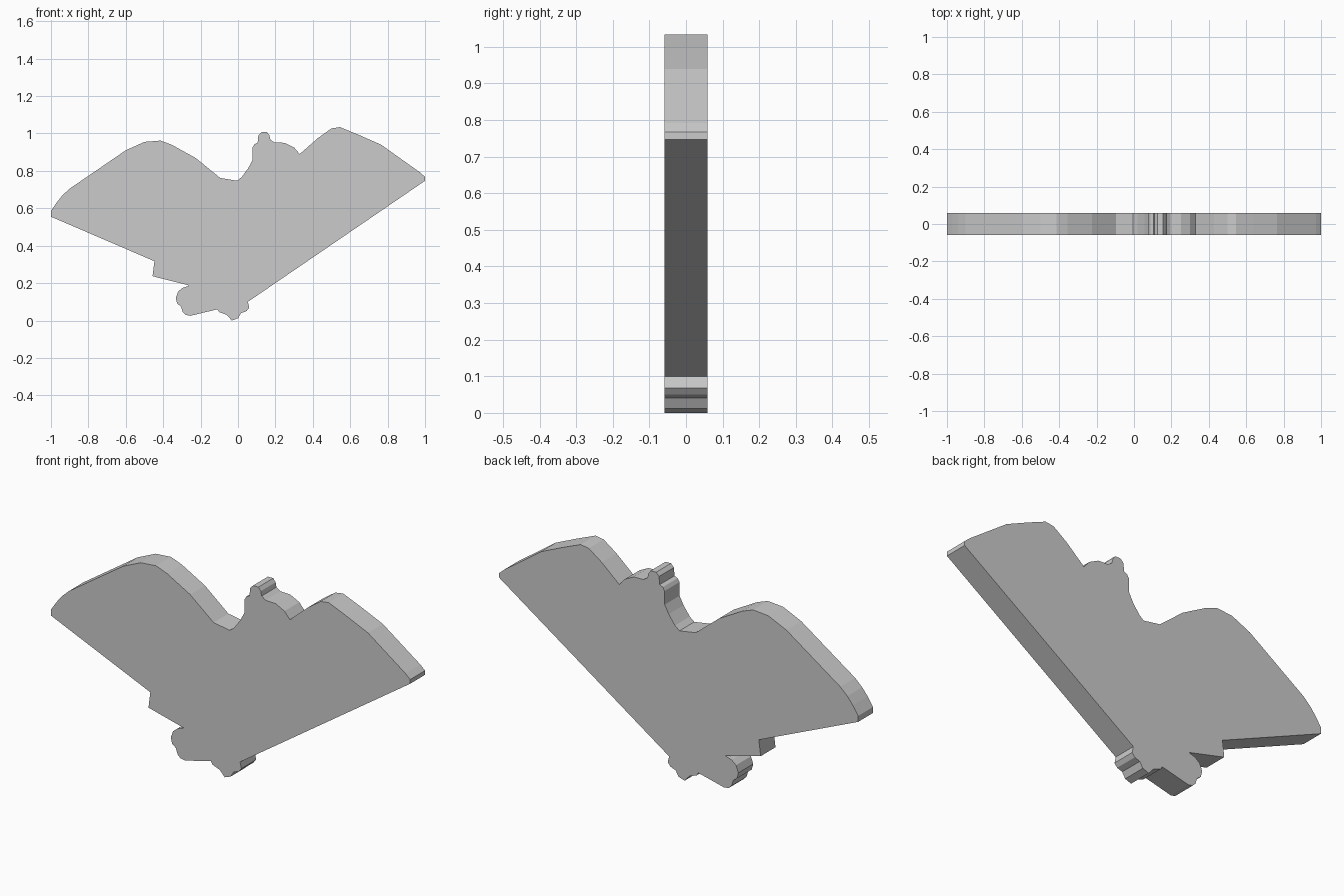
import bpy, bmesh

if "Cube" in bpy.data.objects:
    bpy.data.objects.remove(bpy.data.objects["Cube"])

HALF = 0.059  # half thickness of the plate

# Silhouette in (x, z), clockwise from the left wing tip
left_wing = [(-1, .555), (-1, .585), (-.97, .63), (-.94, .668), (-.9, .705), (-.6, .91),
             (-.5, .955), (-.415, .962), (-.355, .94), (-.225, .868), (-.095, .762), (-.005, .747)]
head = [(.02, .767), (.055, .815), (.077, .857), (.078, .925), (.088, .942), (.105, .95),
        (.109, .99), (.125, 1.007), (.155, 1.007), (.168, .99), (.173, .967), (.195, .952),
        (.25, .95), (.3, .925), (.33, .89)]
right_wing = [(.428, .976), (.5, 1.027), (.545, 1.034), (.64, .995), (.765, .94),
              (.973, .792), (1, .768), (1, .747)]
feet = [(.053, .1), (.06, .068), (.045, .05), (.017, .04), (0, .012), (-.033, 0),
        (-.06, .03), (-.1, .045), (-.11, .06), (-.255, .025), (-.28, .03), (-.295, .045),
        (-.305, .075), (-.325, .09), (-.333, .12), (-.32, .155), (-.295, .175), (-.26, .187)]
tail_notch = [(-.457, .237), (-.447, .317)]


def extruded_plate(name, outline, half):
    bm = bmesh.new()
    face = bm.faces.new([bm.verts.new((x, -half, z)) for x, z in outline])
    ext = bmesh.ops.extrude_face_region(bm, geom=[face], use_keep_orig=True)
    verts = [g for g in ext["geom"] if isinstance(g, bmesh.types.BMVert)]
    bmesh.ops.translate(bm, verts=verts, vec=(0, 2 * half, 0))
    # Clean concave caps
    bmesh.ops.triangulate(bm, faces=[f for f in bm.faces if len(f.verts) > 4])
    bmesh.ops.recalc_face_normals(bm, faces=bm.faces)
    mesh = bpy.data.meshes.new(name)
    bm.to_mesh(mesh)
    bm.free()
    obj = bpy.data.objects.new(name, mesh)
    bpy.context.collection.objects.link(obj)
    return obj


# Flat winged bird plate
extruded_plate("winged_bird_plate", left_wing + head + right_wing + feet + tail_notch, HALF)
